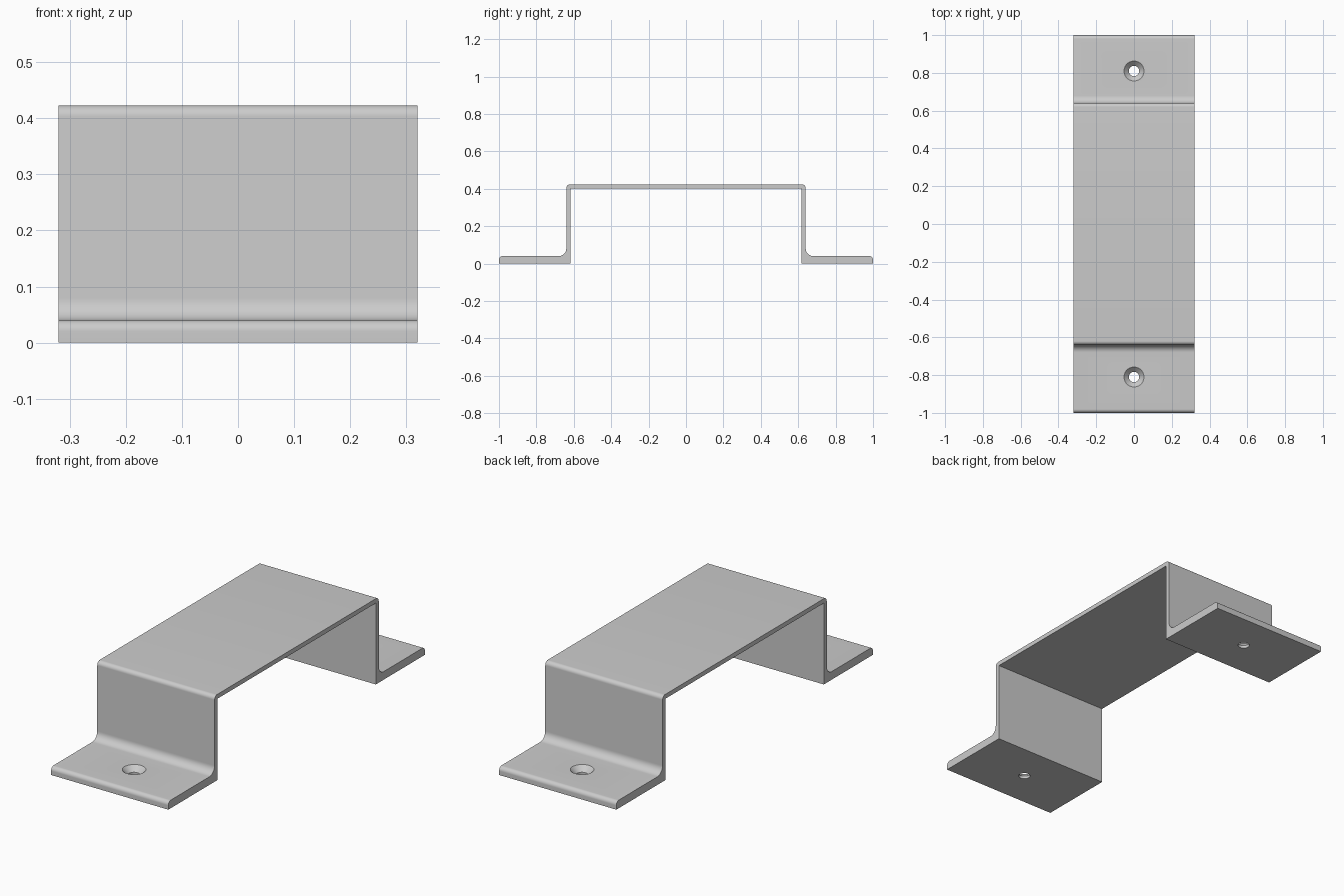
import bpy, bmesh
from math import cos, sin, pi, radians

WIDTH, TOP, FOOT = 0.64, 0.423, 0.04     # strip width, overall height, foot thickness
OUTER, INNER = 0.64, 0.617               # outer and inner wall faces
HOLE_Y = 0.81

if "Cube" in bpy.data.objects:
    bpy.data.objects.remove(bpy.data.objects["Cube"], do_unlink=True)

grey = bpy.data.materials.new("plain grey")
grey.use_nodes = True
colour = (0.6, 0.6, 0.6, 1)
grey.diffuse_color = colour
grey.node_tree.nodes["Principled BSDF"].inputs["Base Color"].default_value = colour


def arc(cy, cz, r, start, end, steps=10):
    angles = [radians(start + (end - start) * i / steps) for i in range(steps + 1)]
    return [(cy + r * cos(a), cz + r * sin(a)) for a in angles]


def mesh_object(name, bm):
    bmesh.ops.recalc_face_normals(bm, faces=bm.faces)
    mesh = bpy.data.meshes.new(name)
    bm.to_mesh(mesh)
    bm.free()
    mesh.materials.append(grey)
    obj = bpy.data.objects.new(name, mesh)
    bpy.context.collection.objects.link(obj)
    return obj


# Half profile from inner ceiling to outer top, with rounded lip, fillet and shoulder
R, FILLET = 0.02, 0.04
half = [(INNER, TOP - 0.022), (INNER, 0), (1, 0)]
half += arc(1 - R, FOOT - R, R, 0, 90)
half += arc(OUTER + FILLET, FOOT + FILLET, FILLET, 270, 180)
half += arc(OUTER - R, TOP - R, R, 0, 90)
profile = half + [(-y, z) for y, z in reversed(half)]

# Bracket strip extruded across its width
bm = bmesh.new()
face = bm.faces.new([bm.verts.new((-WIDTH / 2, y, z)) for y, z in profile])
side = bmesh.ops.extrude_face_region(bm, geom=[face])["geom"]
bmesh.ops.translate(bm, vec=(WIDTH, 0, 0),
                    verts=[v for v in side if isinstance(v, bmesh.types.BMVert)])
bracket = mesh_object("bracket", bm)

# Countersunk screw holes, one through each foot
SIDES = 40
rings = [(0.027, -0.02), (0.027, 0.014), (0.053, FOOT), (0.053, FOOT + 0.02)]
for label, y in (("front", -HOLE_Y), ("back", HOLE_Y)):
    bm = bmesh.new()
    loops = [[bm.verts.new((r * cos(2 * pi * i / SIDES), y + r * sin(2 * pi * i / SIDES), z))
              for i in range(SIDES)] for r, z in rings]
    for low, high in zip(loops, loops[1:]):
        for i in range(SIDES):
            j = (i + 1) % SIDES
            bm.faces.new((low[i], low[j], high[j], high[i]))
    bm.faces.new(loops[0])
    bm.faces.new(loops[-1])
    cutter = mesh_object(label + "_hole_cutter", bm)
    cut = bracket.modifiers.new(label + "_hole", 'BOOLEAN')
    cut.operation, cut.solver, cut.object = 'DIFFERENCE', 'EXACT', cutter
    bpy.context.view_layer.objects.active = bracket
    bpy.ops.object.modifier_apply(modifier=cut.name)
    bpy.data.objects.remove(cutter, do_unlink=True)

# Smooth bends, sharp edges
bpy.ops.object.select_all(action='DESELECT')
bracket.select_set(True)
bpy.context.view_layer.objects.active = bracket
bpy.ops.object.shade_smooth_by_angle(angle=radians(30))
